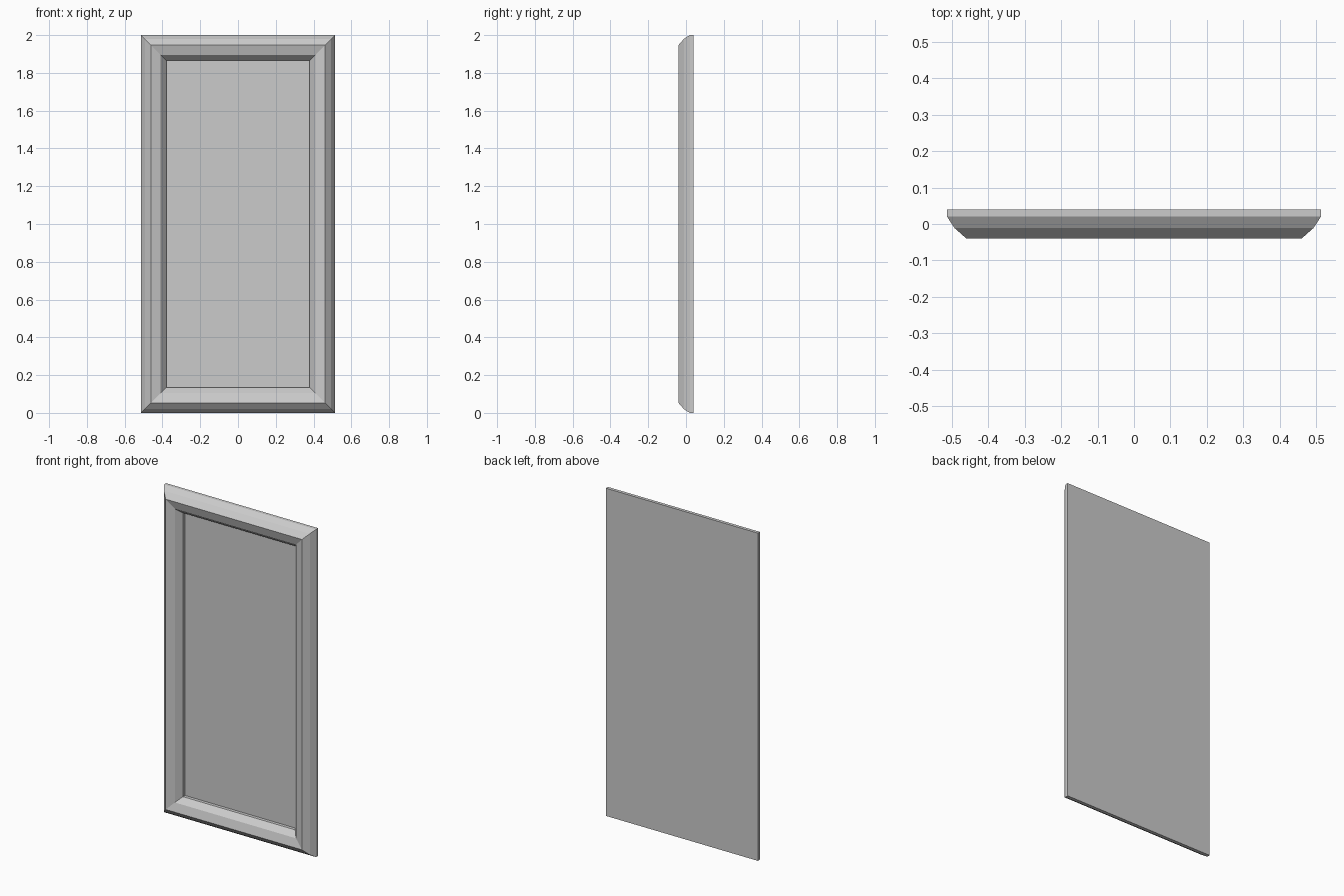
import bpy, bmesh

if "Cube" in bpy.data.objects:
    bpy.data.objects.remove(bpy.data.objects["Cube"])

HALF_W, HEIGHT = 0.513, 2.0

# Moulding profile from back edge to recessed panel: (inset from outer edge, depth y)
PROFILE = [
    (0.0, 0.04),
    (0.0, 0.02),
    (0.02, -0.011),
    (0.053, -0.04),
    (0.104, -0.025),
    (0.134, 0.01),
    (0.134, 0.03),
]


def ring(bm, inset, y):
    x, lo, hi = HALF_W - inset, inset, HEIGHT - inset
    return [bm.verts.new(p) for p in ((-x, y, lo), (x, y, lo), (x, y, hi), (-x, y, hi))]


bm = bmesh.new()
rings = [ring(bm, i, y) for i, y in PROFILE]

# Mitred frame moulding
for a, b in zip(rings, rings[1:]):
    for k in range(4):
        n = (k + 1) % 4
        bm.faces.new((a[k], a[n], b[n], b[k]))

# Flat back and recessed centre panel
bm.faces.new(rings[0])
bm.faces.new(rings[-1])
bmesh.ops.recalc_face_normals(bm, faces=bm.faces[:])

mesh = bpy.data.meshes.new("framed_panel")
bm.to_mesh(mesh)
bm.free()
bpy.context.collection.objects.link(bpy.data.objects.new("framed_panel", mesh))
